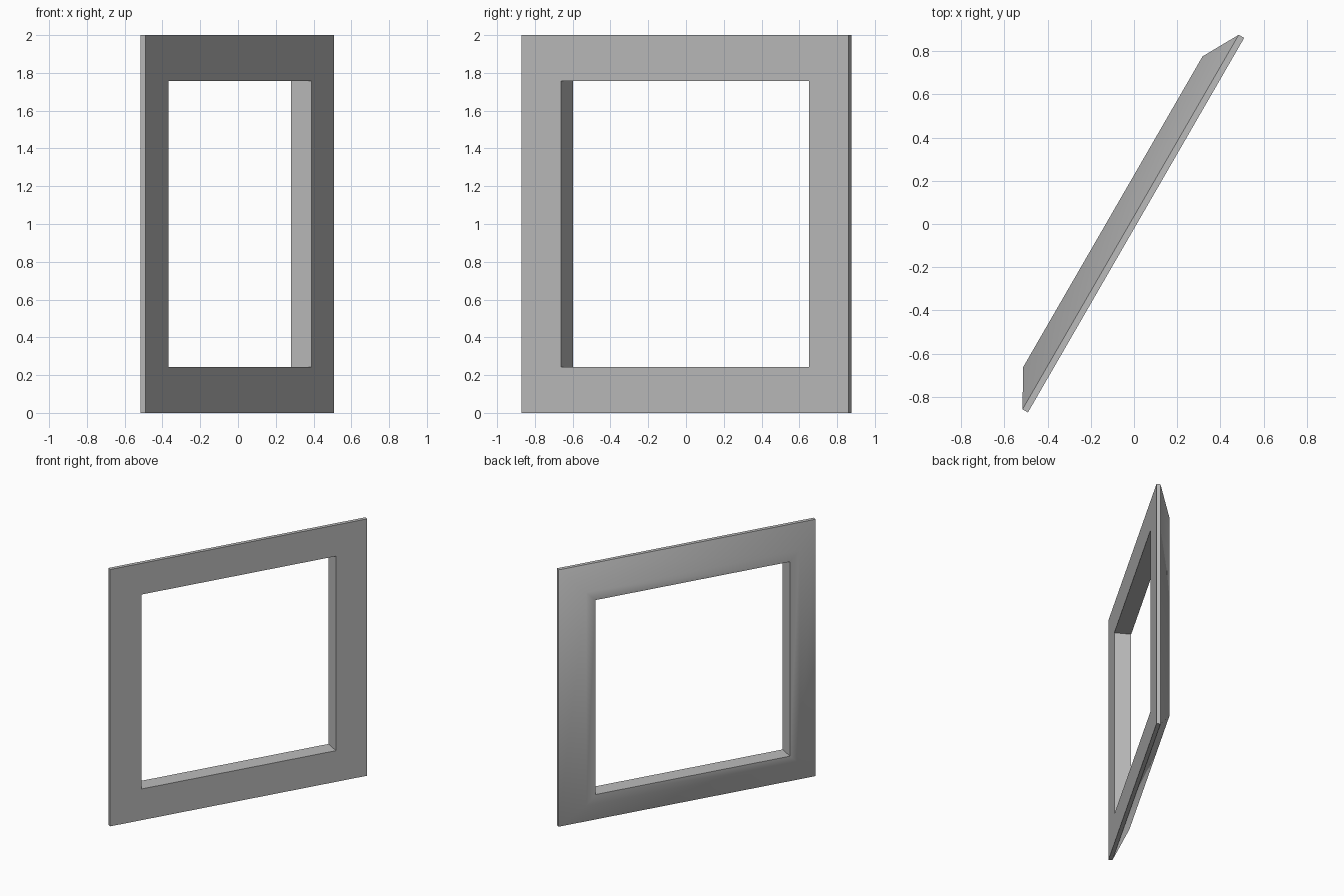
import bpy
import bmesh
from math import radians
from mathutils import Matrix

cube = bpy.data.objects.get("Cube")
if cube:
    bpy.data.objects.remove(cube, do_unlink=True)

# Single grey finish
grey = bpy.data.materials.new("grey")
grey.use_nodes = True
colour = (0.5, 0.5, 0.5, 1)
grey.diffuse_color = colour
grey.node_tree.nodes["Principled BSDF"].inputs["Base Color"].default_value = colour

# Moulding cross-section: half width of each square ring, and its depth
PROFILE = [(1, -0.011), (1, 0.018), (0.83, 0.113), (0.757, 0.113), (0.757, -0.011)]
CORNERS = [(-1, -1), (1, -1), (1, 1), (-1, 1)]

# Sweep the cross-section round the four mitred corners
bm = bmesh.new()
rings = [[bm.verts.new((r * sx, depth, 1 + r * sz)) for sx, sz in CORNERS]
         for r, depth in PROFILE]
for i, ring in enumerate(rings):
    following = rings((i + 1) % len(rings)) if callable(rings) else rings[(i + 1) % len(rings)]
    for j in range(4):
        k = (j + 1) % 4
        bm.faces.new((ring[j], ring[k], following[k], following[j]))
bmesh.ops.recalc_face_normals(bm, faces=bm.faces)

# Turn the frame to its standing angle
bm.transform(Matrix.Rotation(radians(60), 4, "Z"))
mesh = bpy.data.meshes.new("window_frame")
bm.to_mesh(mesh)
bm.free()
mesh.materials.append(grey)
frame = bpy.data.objects.new("window_frame", mesh)
bpy.context.collection.objects.link(frame)

# Soft moulding, crisp rim and opening
bpy.ops.object.select_all(action="DESELECT")
frame.select_set(True)
bpy.context.view_layer.objects.active = frame
bpy.ops.object.shade_smooth_by_angle(angle=radians(45))
